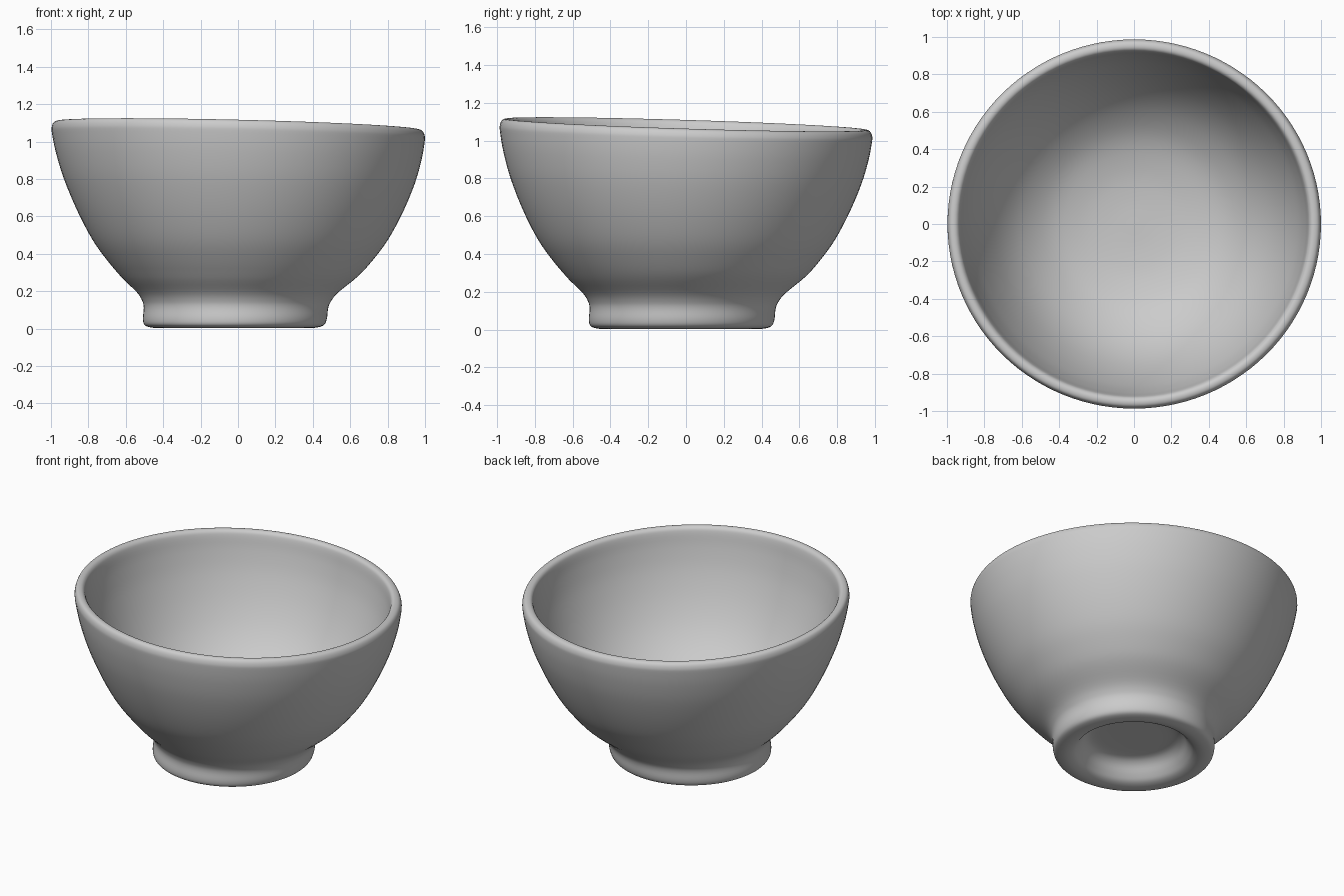
import bpy, bmesh, math
from mathutils import Vector

if "Cube" in bpy.data.objects:
    bpy.data.objects.remove(bpy.data.objects["Cube"])

SEGMENTS, STEPS = 112, 4

# Half section (radius, height): underside recess, foot ring, outer wall, lip, inside
PROFILE = [
    (0.0, 0.13), (0.14, 0.13), (0.25, 0.125), (0.30, 0.10), (0.335, 0.05),
    (0.365, 0.018), (0.41, 0.004), (0.455, 0.008), (0.482, 0.022), (0.492, 0.055),
    (0.493, 0.11), (0.505, 0.148), (0.54, 0.195), (0.63, 0.275), (0.71, 0.365),
    (0.79, 0.475), (0.87, 0.625), (0.937, 0.785), (0.977, 0.92), (0.996, 1.02),
    (0.997, 1.055), (0.985, 1.08), (0.962, 1.087), (0.942, 1.078), (0.93, 1.05),
    (0.912, 0.96), (0.872, 0.82), (0.80, 0.65), (0.71, 0.50), (0.60, 0.38),
    (0.46, 0.285), (0.30, 0.235), (0.15, 0.217), (0.0, 0.215)]


def smooth_path(points, steps):
    """Catmull-Rom curve through the points."""
    p = [Vector(q) for q in points]
    p = [Vector((-p[1].x, p[1].y))] + p + [Vector((-p[-2].x, p[-2].y))]
    out = []
    for a, b, c, d in zip(p, p[1:], p[2:], p[3:]):
        for i in range(steps):
            t = i / steps
            out.append(0.5 * (2 * b + (c - a) * t + (2 * a - 5 * b + 4 * c - d) * t * t
                              + (3 * b - a - 3 * c + d) * t ** 3))
    return out + [p[-2]]


def handmade(r, z, angle):
    """Slanted lip and slightly off-centre foot."""
    h = max(0.0, min(1.0, z / 1.087))
    foot = max(0.0, 1 - z / 0.3)
    x, y = r * math.cos(angle), r * math.sin(angle)
    x += 0.01 * math.sin(math.pi * h) - 0.022 * foot
    y = y * (1 - 0.012 * h) - 0.028 * foot
    return (x, y, max(0.0, z - h * h * (0.024 * x + 0.031 * y)))


# Bowl: revolve the section
bm = bmesh.new()
path = smooth_path(PROFILE, STEPS)
rings = [[bm.verts.new(handmade(q.x, q.y, 2 * math.pi * i / SEGMENTS))
          for i in range(SEGMENTS)] for q in path[1:-1]]
bottom = bm.verts.new(handmade(0, path[0].y, 0))
floor = bm.verts.new(handmade(0, path[-1].y, 0))
for i in range(SEGMENTS):
    j = (i + 1) % SEGMENTS
    bm.faces.new((bottom, rings[0][j], rings[0][i]))
    bm.faces.new((floor, rings[-1][i], rings[-1][j]))
    for a, b in zip(rings, rings[1:]):
        bm.faces.new((a[i], a[j], b[j], b[i]))
bmesh.ops.recalc_face_normals(bm, faces=bm.faces)
for f in bm.faces:
    f.smooth = True
mesh = bpy.data.meshes.new("bowl")
bm.to_mesh(mesh)
bm.free()
bowl = bpy.data.objects.new("bowl", mesh)
bpy.context.collection.objects.link(bowl)
